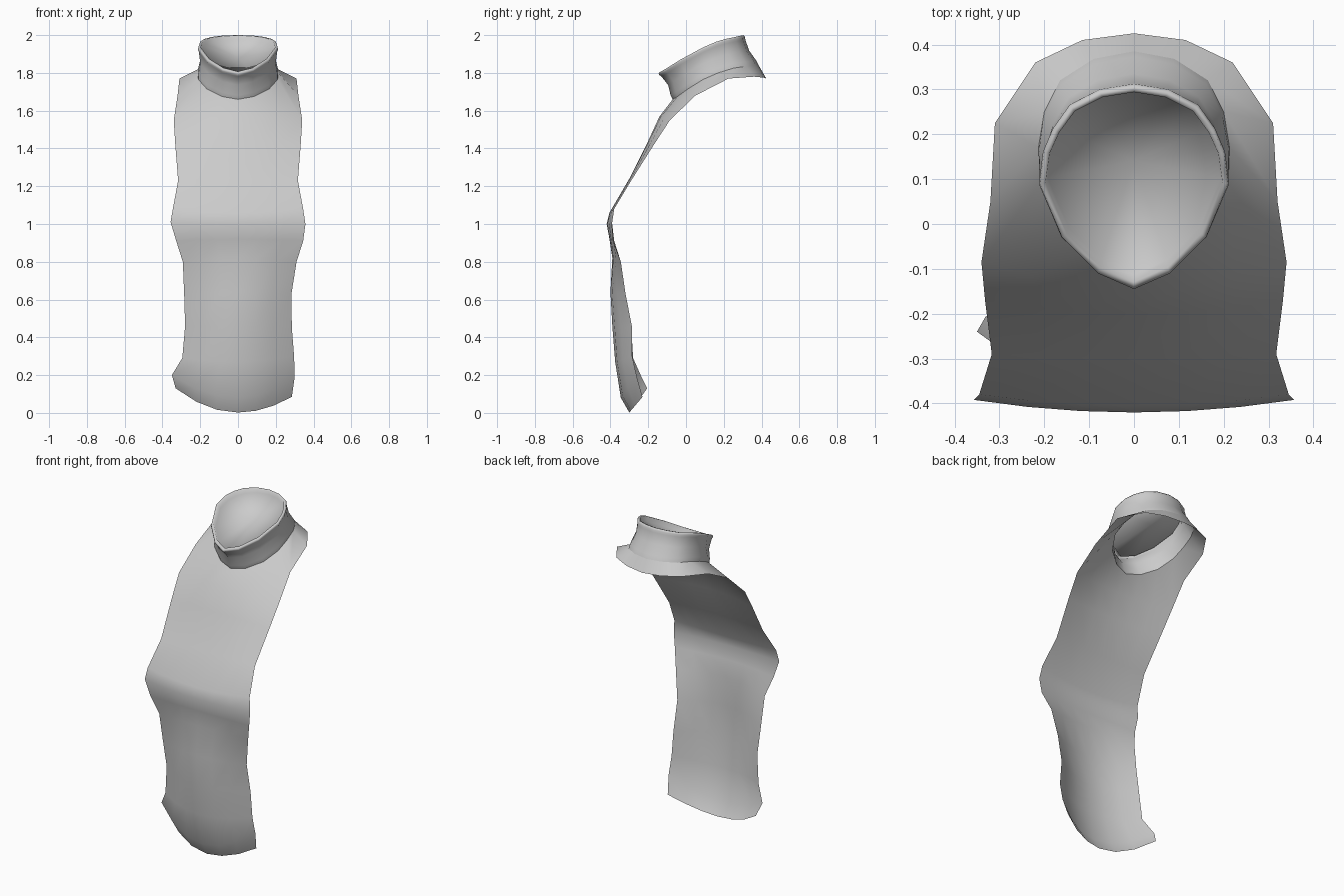
import bpy, bmesh
from mathutils import Vector

if "Cube" in bpy.data.objects:
    bpy.data.objects.remove(bpy.data.objects["Cube"])


def mirror_loop(half):
    """Half outline from front to back -> closed loop (shared centre points)."""
    pts = [Vector(p) for p in half]
    return pts + [Vector((-p.x, p.y, p.z)) for p in pts[-2:0:-1]]


def add_strip(bm, a, b, closed):
    n = len(a)
    va = [bm.verts.new(p) for p in a]
    vb = [bm.verts.new(p) for p in b]
    for i in range(n if closed else n - 1):
        j = (i + 1) % n
        bm.faces.new((va[i], va[j], vb[j], vb[i]))
    return vb


def finish(bm, name):
    bmesh.ops.remove_doubles(bm, verts=bm.verts, dist=0.0005)
    bmesh.ops.recalc_face_normals(bm, faces=bm.faces)
    mesh = bpy.data.meshes.new(name)
    bm.to_mesh(mesh)
    bm.free()
    for p in mesh.polygons:
        p.use_smooth = True
    ob = bpy.data.objects.new(name, mesh)
    bpy.context.collection.objects.link(ob)
    return ob


# Neck seam shared by the cloth and the collar, front to back
seam = mirror_loop([(0, -.07, 1.66), (.085, -.045, 1.675), (.165, .01, 1.715),
                    (.21, .09, 1.765), (.213, .17, 1.80), (.20, .25, 1.825),
                    (.165, .32, 1.835), (.09, .368, 1.84), (0, .385, 1.84)])
# Outer edge of the shoulder yoke
yoke = mirror_loop([(0, -.14, 1.57), (.34 / 3, -.134, 1.568), (.68 / 3, -.116, 1.561),
                    (.34, -.085, 1.55), (.32, .05, 1.68), (.31, .225, 1.77),
                    (.22, .36, 1.78), (.115, .41, 1.775), (0, .425, 1.77)])

# Hanging front panel: centre (y, z), right edge (x, y, z), left edge (x, y, z)
rows = [
    ((-.30, .002), (.285, -.23, .085), (-.33, -.205, .13)),
    ((-.345, .08), (.30, -.26, .19), (-.35, -.24, .20)),
    ((-.375, .27), (.297, -.285, .30), (-.295, -.28, .29)),
    ((-.39, .46), (.285, -.285, .45), (-.28, -.29, .46)),
    ((-.40, .64), (.283, -.32, .63), (-.285, -.32, .63)),
    ((-.39, .82), (.31, -.345, .80), (-.292, -.345, .80)),
    ((-.405, .92), (.345, -.385, .91), (-.327, -.38, .91)),
    ((-.42, 1.0), (.357, -.392, 1.0), (-.357, -.392, 1.01)),
    ((-.405, 1.06), (.345, -.38, 1.08), (-.345, -.38, 1.08)),
    ((-.30, 1.24), (.317, -.29, 1.23), (-.317, -.29, 1.23)),
    ((-.20, 1.44), (.332, -.17, 1.42), (-.332, -.17, 1.42)),
]


def panel_row(row):
    (yc, zc), right, left = row
    pts = []
    for k in range(-3, 4):
        t = abs(k) / 3
        x, y, z = right if k > 0 else left
        pts.append(Vector((x * t, yc + (y - yc) * t * t, zc + (z - zc) * t * t)))
    return pts


bm = bmesh.new()
lines = [panel_row(r) for r in rows]
lines.append(yoke[-3:] + yoke[:4])          # joins the yoke's front edge
for a, b in zip(lines, lines[1:]):
    add_strip(bm, a, b, False)
add_strip(bm, yoke, seam, True)
finish(bm, "bib_cloth")

# Collar: rings from the seam to the rolled rim, closed just inside the rim
top = mirror_loop([(0, -.145, 1.80), (.08, -.11, 1.82), (.16, -.03, 1.87),
                   (.21, .09, 1.935), (.20, .16, 1.965), (.177, .21, 1.98),
                   (.14, .26, 1.99), (.075, .293, 1.998), (0, .305, 2.0)])
axis = Vector((0, -.4, .92))


def ring(t, scale, drop=0):
    pts = [a.lerp(b, t) for a, b in zip(seam, top)]
    c = sum(pts, Vector()) / len(pts)
    return [c + (p - c) * scale - axis * drop for p in pts]


bm = bmesh.new()
rings = [ring(0, 1), ring(.15, 1.0), ring(.5, .95), ring(.85, .985),
         ring(.93, 1.01), ring(1, 1), ring(1, .94), ring(1, .915, .025)]
for a, b in zip(rings, rings[1:]):
    last = add_strip(bm, a, b, True)
# Shallow inner lining
cap = bm.faces.new(last)
centre = bmesh.ops.poke(bm, faces=[cap])["verts"][0]
inner = rings[-1]
centre.co = sum(inner, Vector()) / len(inner) - axis * .03
finish(bm, "collar")
